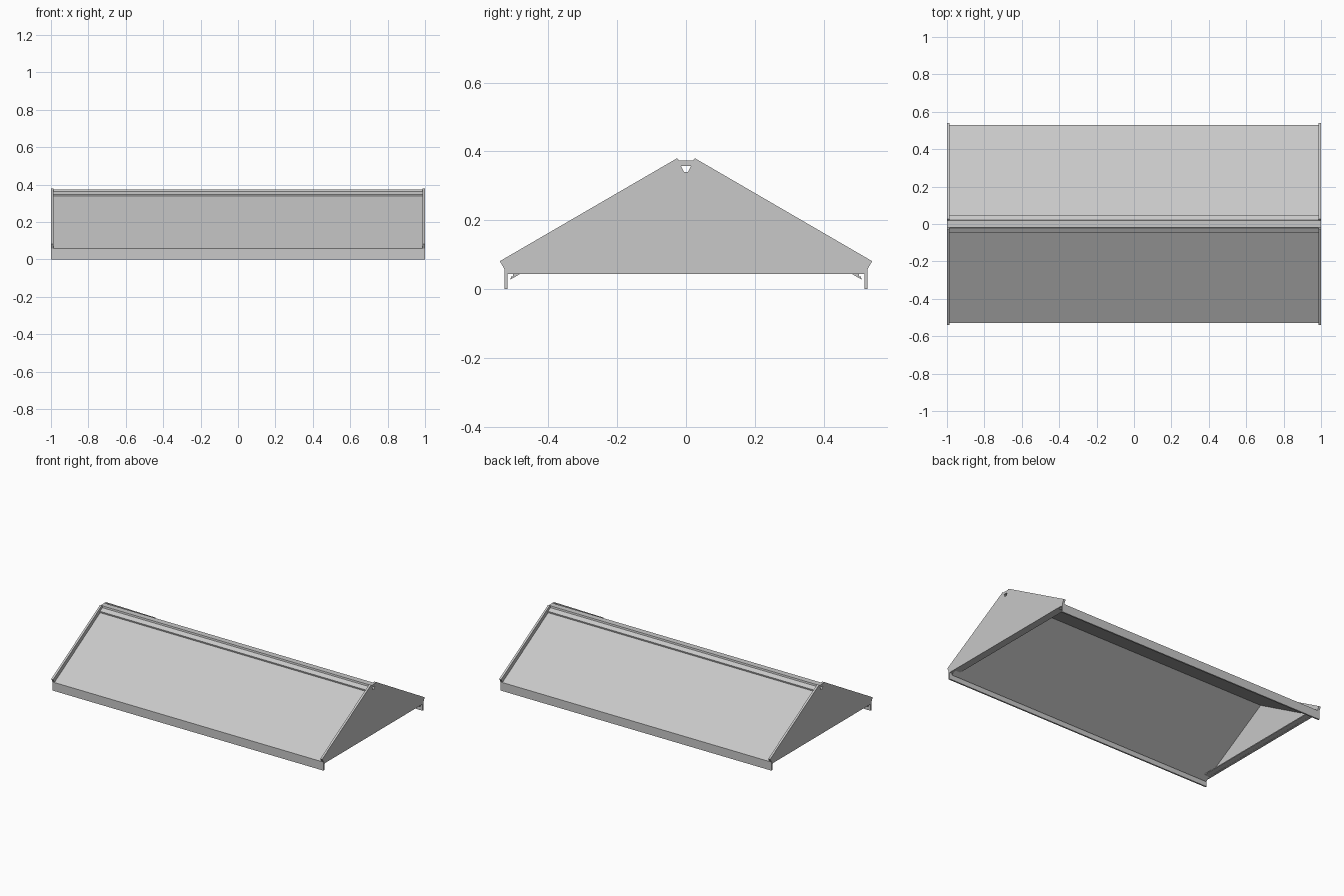
import bpy, bmesh

if "Cube" in bpy.data.objects:
    bpy.data.objects.remove(bpy.data.objects["Cube"])

grey = bpy.data.materials.new("light grey metal")
grey.diffuse_color = (0.58, 0.58, 0.58, 1)
grey.use_nodes = True
grey.node_tree.nodes["Principled BSDF"].inputs["Base Color"].default_value = grey.diffuse_color


def extrusion(name, profile, x0, x1):
    """Extrude a half profile of (y, z) points along x and mirror it across y = 0."""
    bm = bmesh.new()
    a = [bm.verts.new((x0, y, z)) for y, z in profile]
    b = [bm.verts.new((x1, y, z)) for y, z in profile]
    n = len(profile)
    bm.faces.new(a)
    bm.faces.new(b[::-1])
    for i in range(n):
        j = (i + 1) % n
        bm.faces.new((a[i], b[i], b[j], a[j]))
    bmesh.ops.recalc_face_normals(bm, faces=bm.faces)
    # leave the centre seam open so both halves join
    seam = [f for f in bm.faces if all(abs(v.co.y) < 1e-6 for v in f.verts)]
    bmesh.ops.delete(bm, geom=seam, context='FACES_ONLY')
    mesh = bpy.data.meshes.new(name)
    bm.to_mesh(mesh)
    bm.free()
    mesh.materials.append(grey)
    ob = bpy.data.objects.new(name, mesh)
    bpy.context.collection.objects.link(ob)
    mod = ob.modifiers.new("mirror", 'MIRROR')
    mod.use_axis = (False, True, False)
    return ob


# Roof panels with raised ridge cap, hollow ridge and eave hook
extrusion("roof_panels", [
    (0, 0.374), (0.020, 0.374), (0.022, 0.363), (0.047, 0.348), (0.045, 0.338),
    (0.526, 0.057), (0.519, 0.044), (0.502, 0.044), (0.502, 0.037),
    (0.508, 0.036), (0.511, 0.027), (0, 0.325), (0, 0.340), (0.006, 0.340),
    (0.015, 0.358), (0, 0.358)], -0.99, 0.99)

# Eave fascia strips on both long sides
extrusion("eave_fascia", [
    (0.518, 0), (0.528, 0), (0.528, 0.057), (0.518, 0.057)], -1, 1)

# Gable plates standing proud of the roof, with an inward bottom flange
gable = [(0, 0.374), (0.020, 0.374), (0.026, 0.380), (0.541, 0.081),
         (0.527, 0.057), (0.518, 0.057), (0.518, 0.044), (0, 0.044),
         (0, 0.340), (0.006, 0.340), (0.015, 0.358), (0, 0.358)]
flange = [(0, 0.045), (0.480, 0.045), (0.475, 0.051), (0, 0.051)]
for side, s in (("left", -1), ("right", 1)):
    extrusion(side + "_gable", gable, *sorted((s * 0.986, s * 1.0)))
    extrusion(side + "_gable_flange", flange, *sorted((s * 0.95, s * 0.99)))
